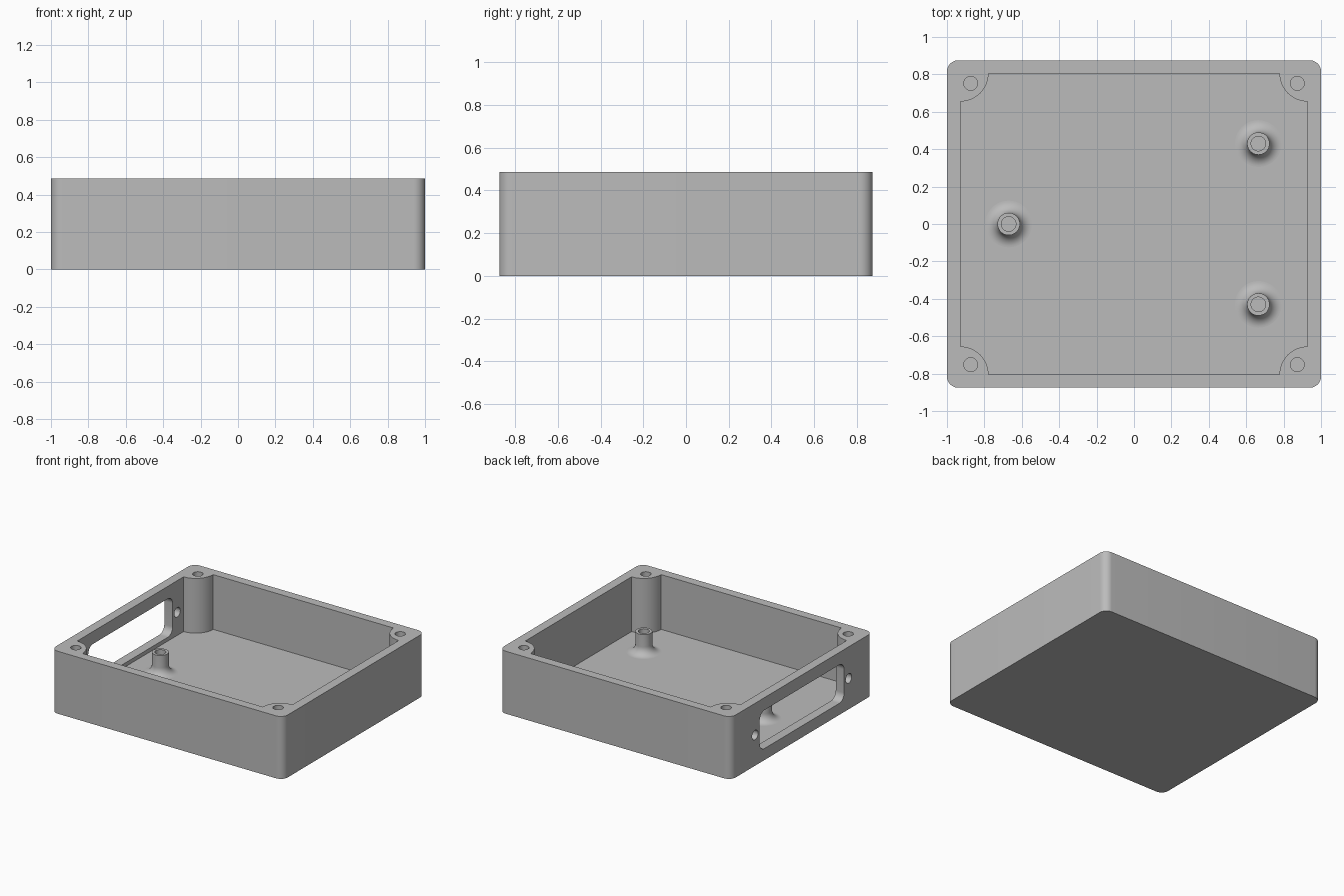
import bpy, bmesh, math
from mathutils import Matrix

cube = bpy.data.objects.get("Cube")
if cube:
    bpy.data.objects.remove(cube, do_unlink=True)

WIDTH, DEPTH, HEIGHT = 1.0, 0.875, 0.487      # half width, half depth, full height
IN_X, IN_Y, FLOOR = 0.928, 0.805, 0.06        # cavity half sizes and floor level
BOSS, SCREW = 0.15, 0.037

grey = bpy.data.materials.new("plain grey")
grey.use_nodes = True
colour = (0.5, 0.5, 0.5, 1)
grey.diffuse_color = colour
grey.node_tree.nodes["Principled BSDF"].inputs["Base Color"].default_value = colour


def add_object(name, bm):
    bmesh.ops.recalc_face_normals(bm, faces=bm.faces)
    mesh = bpy.data.meshes.new(name)
    bm.to_mesh(mesh)
    bm.free()
    mesh.materials.append(grey)
    obj = bpy.data.objects.new(name, mesh)
    bpy.context.collection.objects.link(obj)
    return obj


def prism(name, outline, bottom, top, turn=None):
    """Extrude a flat outline from bottom to top, optionally turned."""
    bm = bmesh.new()
    face = bm.faces.new([bm.verts.new((x, y, bottom)) for x, y in outline])
    new = bmesh.ops.extrude_face_region(bm, geom=[face])["geom"]
    moved = [v for v in new if isinstance(v, bmesh.types.BMVert)]
    bmesh.ops.translate(bm, verts=moved, vec=(0, 0, top - bottom))
    if turn:
        bm.transform(turn)
    return add_object(name, bm)


def arc(cx, cy, radius, start, end, steps=12):
    angles = [math.radians(start + (end - start) * i / steps) for i in range(steps + 1)]
    return [(cx + radius * math.cos(a), cy + radius * math.sin(a)) for a in angles]


QUADRANTS = [(1, 1, 0), (-1, 1, 90), (-1, -1, 180), (1, -1, 270)]


def rounded_box(hx, hy, radius):
    points = []
    for sx, sy, a in QUADRANTS:
        points += arc(sx * (hx - radius), sy * (hy - radius), radius, a, a + 90)
    return points


def circle(cx, cy, radius):
    return arc(cx, cy, radius, 0, 360, 32)[:-1]


def activate(obj):
    bpy.ops.object.select_all(action="DESELECT")
    obj.select_set(True)
    bpy.context.view_layer.objects.active = obj


def cut(target, cutter):
    mod = target.modifiers.new("cut", "BOOLEAN")
    mod.operation = "DIFFERENCE"
    mod.solver = "EXACT"
    mod.object = cutter
    activate(target)
    bpy.ops.object.modifier_apply(modifier=mod.name)
    bpy.data.objects.remove(cutter, do_unlink=True)


def smooth(obj):
    activate(obj)
    bpy.ops.object.shade_smooth_by_angle(angle=math.radians(30))


# Outer shell with rounded upright corners
tray = prism("open_tray", rounded_box(WIDTH, DEPTH, 0.06), 0, HEIGHT)

# Cavity, leaving a quarter-round screw boss in each corner
cavity = []
for sx, sy, a in QUADRANTS:
    cavity += arc(sx * IN_X, sy * IN_Y, BOSS, a + 270, a + 180, 20)
cut(tray, prism("cavity_cutter", cavity, FLOOR, 1))

# Blind screw holes in the corner bosses
for sx, sy, a in QUADRANTS:
    cut(tray, prism("screw_cutter", circle(sx * 0.873, sy * 0.752, SCREW), 0.12, 1))

# Connector window and its two fixing holes through the right wall
to_side = Matrix.Translation((0, 0, 0.24)) @ Matrix.Rotation(math.radians(-90), 4, "Y")
cut(tray, prism("window_cutter", rounded_box(0.15, 0.52, 0.06), 0.85, 1.2, to_side))
for side in (-1, 1):
    cut(tray, prism("fixing_cutter", circle(0, side * 0.577, SCREW), 0.85, 1.2, to_side))
smooth(tray)


# Hollow standoffs with a flared foot, turned from one profile
def standoff(name, x, y):
    top, radius, flare = 0.22, 0.06, 0.065
    profile = arc(radius + flare, FLOOR + flare, flare, 270, 180)
    profile += [(radius, top), (0.039, top), (0.039, FLOOR)]
    bm = bmesh.new()
    verts = [bm.verts.new((r, 0, z)) for r, z in profile]
    edges = [bm.edges.new(pair) for pair in zip(verts, verts[1:])]
    bmesh.ops.spin(bm, geom=verts + edges, cent=(0, 0, 0), axis=(0, 0, 1),
                   angle=math.tau, steps=40, use_merge=True)
    bmesh.ops.remove_doubles(bm, verts=bm.verts, dist=0.0001)
    bm.normal_update()
    obj = add_object(name, bm)
    # Make sure the flat rim faces up
    rim = max(obj.data.polygons, key=lambda p: p.center.z)
    if rim.normal.z < 0:
        obj.data.flip_normals()
    obj.location = (x, y, 0)
    smooth(obj)


standoff("standoff_right", -0.67, 0)
standoff("standoff_left_front", 0.665, -0.43)
standoff("standoff_left_back", 0.665, 0.43)
